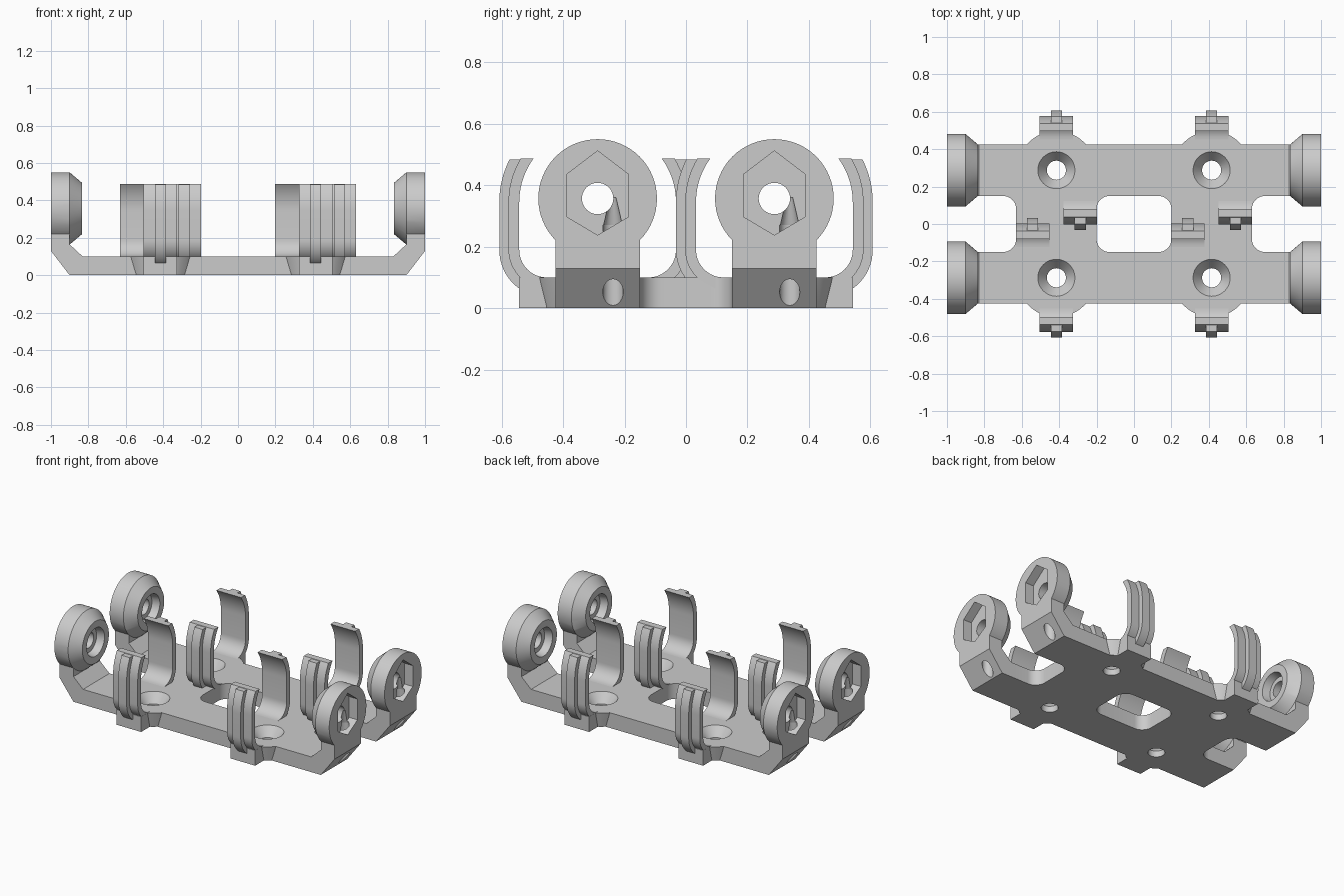
import bpy, bmesh
from math import pi, sin, cos, asin, radians
from mathutils import Matrix, Vector

cube = bpy.data.objects.get("Cube")
if cube:
    bpy.data.objects.remove(cube, do_unlink=True)

GREY = (0.6, 0.6, 0.6, 1)
mat = bpy.data.materials.new("light_grey_plastic")
mat.use_nodes = True
mat.diffuse_color = GREY
bsdf = mat.node_tree.nodes["Principled BSDF"]
bsdf.inputs["Base Color"].default_value = GREY
bsdf.inputs["Roughness"].default_value = 0.6

CELL_Y = 0.2875     # centre line of each cell bay
AXIS_Z = 0.357      # height of the cell axis
MOUNT_X = 0.415     # screw and outer clip position
PLATE = 0.1         # plate thickness
HALF_TURN = Matrix.Rotation(pi, 4, 'Z')


def finish(name, bm):
    bmesh.ops.recalc_face_normals(bm, faces=bm.faces)
    mesh = bpy.data.meshes.new(name)
    bm.to_mesh(mesh)
    bm.free()
    mesh.materials.append(mat)
    ob = bpy.data.objects.new(name, mesh)
    bpy.context.collection.objects.link(ob)
    return ob


def prism(name, pts, axis, lo, hi):
    """Extrude a 2D outline along one axis."""
    place = {'x': lambda a, b, h: (h, a, b),
             'y': lambda a, b, h: (a, h, b),
             'z': lambda a, b, h: (a, b, h)}[axis]
    bm = bmesh.new()
    face = bm.faces.new([bm.verts.new(place(a, b, lo)) for a, b in pts])
    new = bmesh.ops.extrude_face_region(bm, geom=[face])["geom"]
    shift = Vector(place(0, 0, hi - lo))
    bmesh.ops.translate(bm, vec=shift, verts=[v for v in new if isinstance(v, bmesh.types.BMVert)])
    return finish(name, bm)


def cone(name, axis, centre, lo, hi, r_lo, r_hi, seg=48):
    """Cylinder or cone along x or z; centre holds the other two coordinates."""
    bm = bmesh.new()
    bmesh.ops.create_cone(bm, cap_ends=True, segments=seg, radius1=r_lo, radius2=r_hi, depth=hi - lo)
    mid = (lo + hi) / 2
    if axis == 'x':
        m = Matrix.Translation((mid, *centre)) @ Matrix.Rotation(pi / 2, 4, 'Y')
    else:
        m = Matrix.Translation((*centre, mid))
    bm.transform(m)
    return finish(name, bm)


def rect(x0, x1, y0, y1):
    return [(x0, y0), (x1, y0), (x1, y1), (x0, y1)]


def arc(cx, cy, r, a0, a1, n=10):
    return [(cx + r * cos(a0 + (a1 - a0) * i / n), cy + r * sin(a0 + (a1 - a0) * i / n))
            for i in range(n + 1)]


def rounded(x0, x1, y0, y1, r):
    corners = [(x1 - r, y1 - r), (x0 + r, y1 - r), (x0 + r, y0 + r), (x1 - r, y0 + r)]
    return [p for i, (x, y) in enumerate(corners) for p in arc(x, y, r, i * pi / 2, (i + 1) * pi / 2)]


def boolean(target, tool, op):
    mod = target.modifiers.new("cut", 'BOOLEAN')
    mod.operation, mod.solver, mod.object = op, 'EXACT', tool
    bpy.context.view_layer.objects.active = target
    bpy.ops.object.modifier_apply(modifier=mod.name)
    bpy.data.objects.remove(tool, do_unlink=True)


def twice(make, turned):
    """Build a part and, if asked, turn it half round the middle."""
    ob = make()
    if turned:
        ob.data.transform(HALF_TURN)
    return ob


# Base plate with a middle window and open end slots
frame = prism("frame", rect(-0.8, 0.8, -0.425, 0.425), 'z', 0, PLATE)
for x0, x1 in ((-0.2, 0.2), (0.63, 1.2), (-1.2, -0.63)):
    boolean(frame, prism("window", rounded(x0, x1, -0.15, 0.15, 0.07), 'z', -0.1, 0.2), 'DIFFERENCE')

# Flared screw bosses with a block that carries each outer clip
for sx in (-1, 1):
    for sy in (-1, 1):
        x, y = sx * MOUNT_X, sy * CELL_Y
        boolean(frame, cone("boss", 'z', (x, y), 0, PLATE, 0.188, 0.21), 'UNION')
        y0, y1 = sorted((sy * 0.35, sy * 0.543))
        boolean(frame, prism("block", rect(x - 0.09, x + 0.09, y0, y1), 'z', 0, PLATE), 'UNION')

# Hooked arms, round end bosses and their solid unions
HOOK = [(0.7, 0), (0.9, 0), (1, 0.13), (1, AXIS_Z), (0.9, AXIS_Z),
        (0.9, 0.165), (0.83, PLATE), (0.7, PLATE)]
for turned in (False, True):
    for y in (-CELL_Y, CELL_Y):
        c = (y, AXIS_Z)
        boolean(frame, twice(lambda: prism("arm", HOOK, 'y', y - 0.1375, y + 0.1375), turned), 'UNION')

        def end_boss():
            boss = cone("end_boss", 'x', c, 0.9, 1.0, 0.193, 0.193, 64)
            boolean(boss, cone("bevel", 'x', c, 0.835, 0.9, 0.138, 0.193, 64), 'UNION')
            return boss
        boolean(frame, twice(end_boss, turned), 'UNION')

# Holes: contact bore, inner recess, nut pocket and wire channel
hz = 0.375
NUT = [(0, 0.137), (-0.101, 0.06), (-0.101, -0.077), (0, -0.137), (0.101, -0.077), (0.101, 0.06)]
for turned in (False, True):
    for y in (-CELL_Y, CELL_Y):
        c = (y, AXIS_Z)
        w = (0.94, y + 0.05)
        cutters = [
            lambda: cone("bore", 'x', c, 0.7, 1.1, 0.051, 0.051),
            lambda: cone("recess", 'x', c, 0.8, 0.885, 0.1, 0.082),
            lambda: prism("nut_pocket", [(y + a, hz + b) for a, b in NUT], 'x', 0.94, 1.1),
            lambda: cone("wire_channel", 'z', w, -0.1, 0.27, 0.033, 0.033, 24),
            lambda: cone("wire_taper", 'z', w, 0.26, 0.36, 0.033, 0.01, 24),
        ]
        for make in cutters:
            boolean(frame, twice(make, turned), 'DIFFERENCE')

# Countersunk screw holes
for sx in (-1, 1):
    for sy in (-1, 1):
        p = (sx * MOUNT_X, sy * CELL_Y)
        boolean(frame, cone("screw_hole", 'z', p, -0.1, 0.2, 0.051, 0.051), 'DIFFERENCE')
        boolean(frame, cone("countersink", 'z', p, 0.04, 0.11, 0.051, 0.107), 'DIFFERENCE')


def clip_profile(d_in, d_out, top):
    """Side outline of a spring clip between two offsets from its inner face."""
    def tip(d):
        return asin((top - 0.345) / (0.24 + d))
    pts = [(0.165, 0.05)]
    pts += arc(0.165, 0.19, 0.09 + d_in, -pi / 2, 0)
    pts += arc(0.015, 0.345, 0.24 + d_in, 0, tip(d_in))
    pts += arc(0.015, 0.345, 0.24 + d_out, tip(d_out), 0)
    pts += arc(0.165, 0.19, 0.09 + d_out, 0, radians(-60))
    return pts


BODY = clip_profile(0, 0.035, 0.487)
RIB = clip_profile(0.015, 0.065, 0.484)

# Spring clips: two outside and two inside for each bay
parts = [frame]
for turned, bay in ((False, "front"), (True, "back")):
    for x, side, place in ((-MOUNT_X, -1, "outer"), (MOUNT_X, -1, "outer"),
                           (-0.5425, 1, "inner"), (0.2875, 1, "inner")):
        for outline, half, kind in ((BODY, 0.0895, "clip"), (RIB, 0.03, "clip_rib")):
            pts = [(-CELL_Y + side * a, b) for a, b in outline]
            name = f"{bay}_{place}_{kind}"
            parts.append(twice(lambda: prism(name, pts, 'x', x - half, x + half), turned))

# Smooth the curved faces and keep the edges crisp
bpy.ops.object.select_all(action='DESELECT')
for ob in parts:
    ob.select_set(True)
bpy.context.view_layer.objects.active = frame
bpy.ops.object.shade_smooth_by_angle(angle=radians(25))
